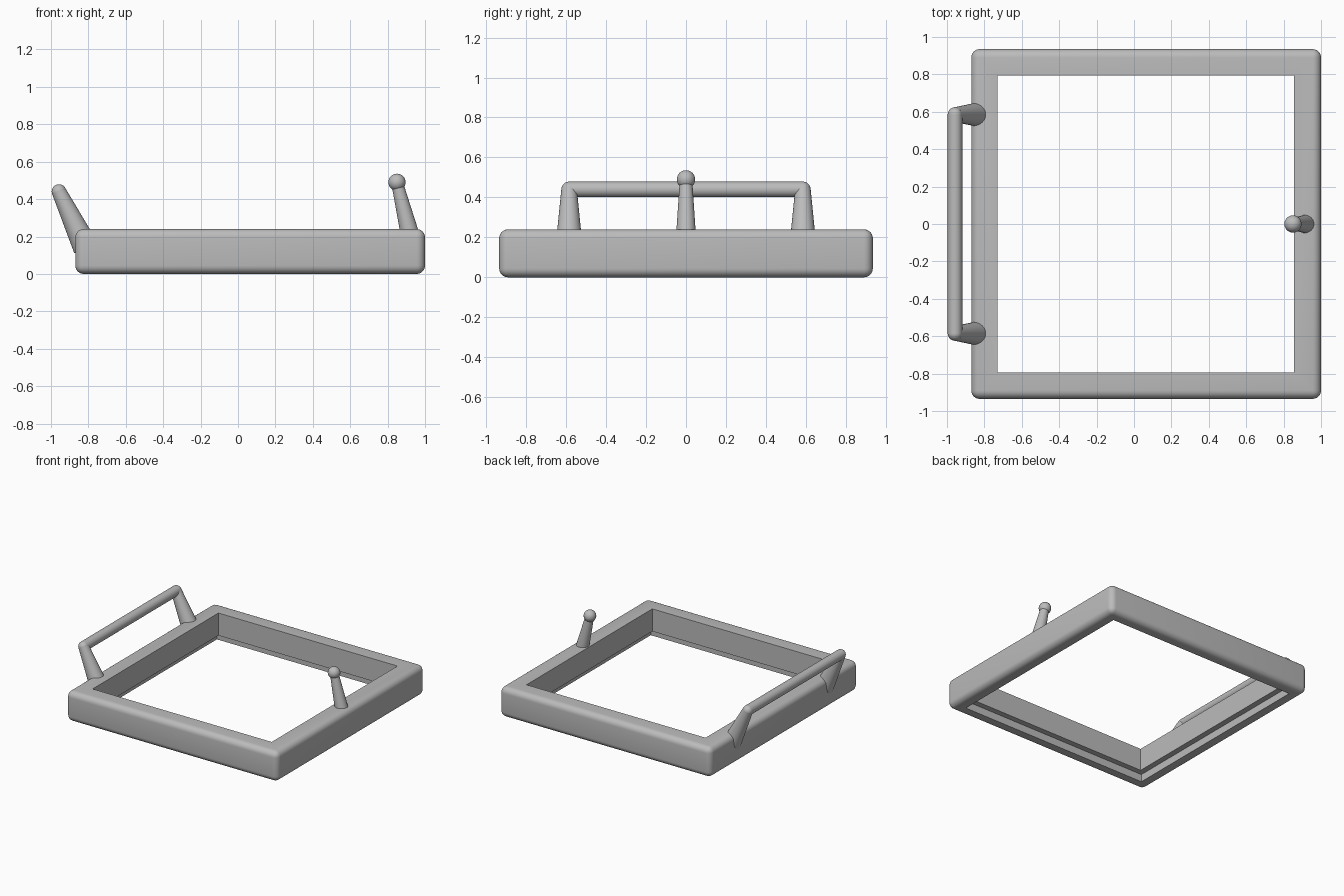
import bpy
import bmesh
from math import radians
from mathutils import Vector

cube = bpy.data.objects.get("Cube")
if cube:
    bpy.data.objects.remove(cube)

# Single grey material
grey = bpy.data.materials.new("plain grey")
grey.use_nodes = True
colour = (0.5, 0.5, 0.5, 1)
grey.diffuse_color = colour
grey.node_tree.nodes["Principled BSDF"].inputs["Base Color"].default_value = colour


def add_object(name, bm):
    mesh = bpy.data.meshes.new(name)
    bm.to_mesh(mesh)
    bm.free()
    mesh.materials.append(grey)
    obj = bpy.data.objects.new(name, mesh)
    bpy.context.collection.objects.link(obj)
    return obj


def smooth(obj):
    bpy.ops.object.select_all(action="DESELECT")
    obj.select_set(True)
    bpy.context.view_layer.objects.active = obj
    bpy.ops.object.shade_smooth_by_angle(angle=radians(35))


def box(name, low, high, rounding=0):
    low, high = Vector(low), Vector(high)
    bm = bmesh.new()
    bmesh.ops.create_cube(bm, size=1)
    bmesh.ops.scale(bm, vec=high - low, verts=bm.verts)
    bmesh.ops.translate(bm, vec=(low + high) / 2, verts=bm.verts)
    if rounding:
        bmesh.ops.bevel(bm, geom=bm.edges[:], offset=rounding, segments=6,
                        profile=0.5, affect="EDGES")
    return add_object(name, bm)


def rod(name, start, end, r_start, r_end):
    start, end = Vector(start), Vector(end)
    axis = end - start
    bm = bmesh.new()
    bmesh.ops.create_cone(bm, cap_ends=True, segments=32, radius1=r_start,
                          radius2=r_end, depth=axis.length)
    bm.transform(axis.to_track_quat("Z", "Y").to_matrix().to_4x4())
    bmesh.ops.translate(bm, vec=(start + end) / 2, verts=bm.verts)
    smooth(add_object(name, bm))


def ball(name, centre, radius):
    bm = bmesh.new()
    bmesh.ops.create_uvsphere(bm, u_segments=32, v_segments=16, radius=radius)
    bmesh.ops.translate(bm, vec=centre, verts=bm.verts)
    smooth(add_object(name, bm))


# Rounded square frame with a through opening and a step under its inner edge
frame = box("frame", (-0.87, -0.935, 0), (1, 0.935, 0.24), 0.045)
opening = box("opening_cutter", (-0.73, -0.795, -0.1), (0.855, 0.795, 0.4))
step = 0.045
rebate = box("rebate_cutter", (-0.73 - step, -0.795 - step, -0.1),
             (0.855 + step, 0.795 + step, 0.06))
bpy.context.view_layer.objects.active = frame
for cutter in (opening, rebate):
    cut = frame.modifiers.new(cutter.name, "BOOLEAN")
    cut.operation = "DIFFERENCE"
    cut.solver = "EXACT"
    cut.object = cutter
    bpy.ops.object.modifier_apply(modifier=cut.name)
    bpy.data.objects.remove(cutter)
smooth(frame)

# Leaning carry handle: two tapered posts joined by a round bar
bar_x, bar_z, reach, bar_r = -0.957, 0.44, 0.585, 0.039
for side, y in (("front", -reach), ("back", reach)):
    rod(f"handle_post_{side}", (-0.813, y, 0.14), (bar_x, y, bar_z), 0.069, bar_r)
    ball(f"handle_corner_{side}", (bar_x, y, bar_z), bar_r)
rod("handle_bar", (bar_x, -reach, bar_z), (bar_x, reach, bar_z), bar_r, bar_r)

# Small knob on a tapered stem
rod("knob_stem", (0.932, 0, 0.16), (0.85, 0, 0.49), 0.053, 0.031)
ball("knob_ball", (0.85, 0, 0.49), 0.046)
